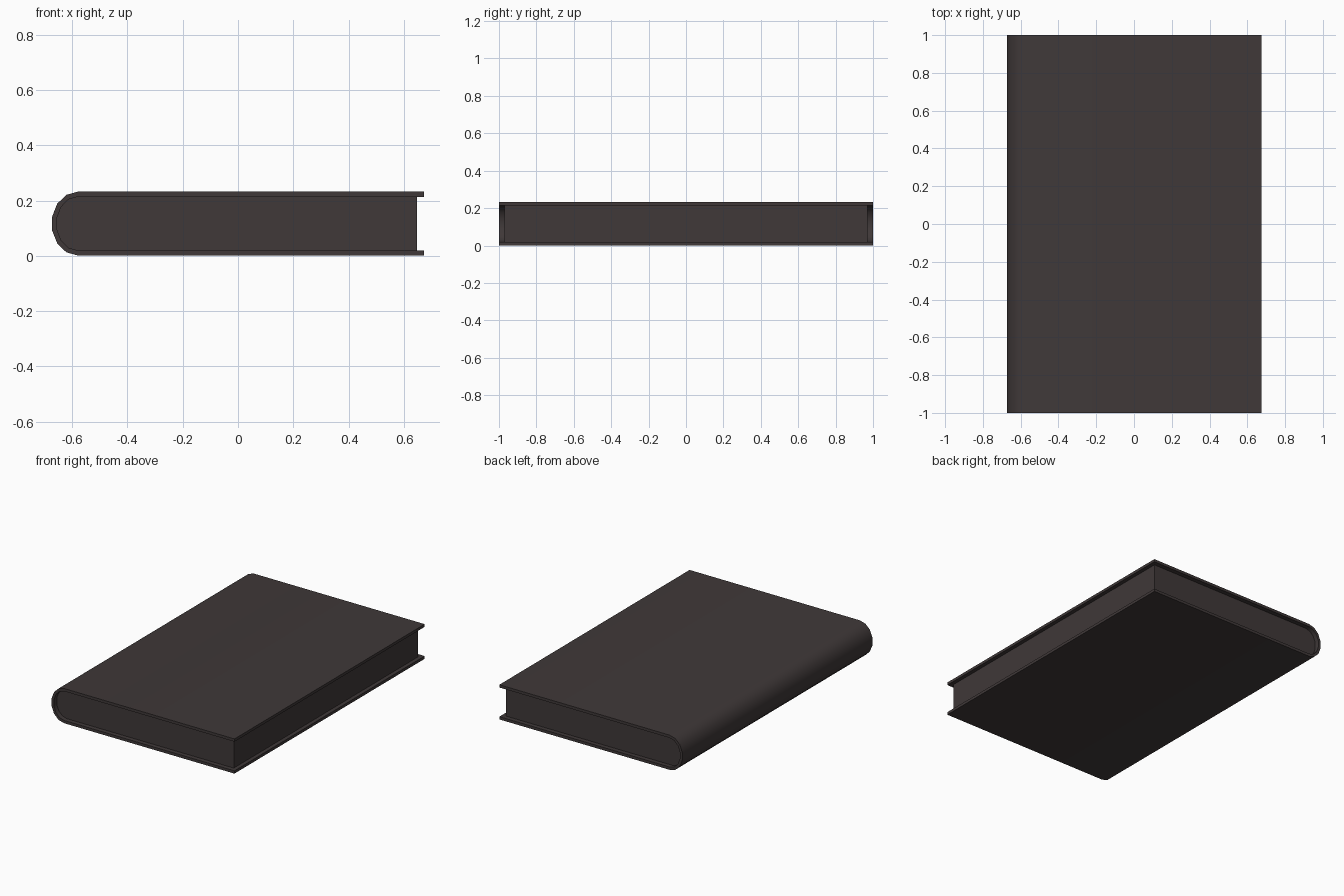
import bpy, bmesh
from math import radians, sin, cos, pi

if "Cube" in bpy.data.objects:
    bpy.data.objects.remove(bpy.data.objects["Cube"])

MID = 0.1165   # mid height of the book
BEND = -0.58   # x where the spine curve begins


def arc(rx, rz, n):
    """Half ellipse bulging to -x, from top to bottom."""
    return [(BEND - rx * sin(pi * i / n), MID + rz * cos(pi * i / n)) for i in range(n + 1)]


def extrude_profile(name, profile, half, mat):
    """Extrude a closed x-z outline along y from -half to half."""
    bm = bmesh.new()
    face = bm.faces.new([bm.verts.new((x, -half, z)) for x, z in profile])
    geom = bmesh.ops.extrude_face_region(bm, geom=[face])["geom"]
    verts = [g for g in geom if isinstance(g, bmesh.types.BMVert)]
    bmesh.ops.translate(bm, verts=verts, vec=(0, 2 * half, 0))
    bmesh.ops.recalc_face_normals(bm, faces=bm.faces)
    me = bpy.data.meshes.new(name)
    bm.to_mesh(me)
    bm.free()
    ob = bpy.data.objects.new(name, me)
    bpy.context.collection.objects.link(ob)
    me.materials.append(mat)
    bpy.ops.object.select_all(action='DESELECT')
    ob.select_set(True)
    bpy.context.view_layer.objects.active = ob
    bpy.ops.object.shade_smooth_by_angle(angle=radians(35))
    return ob


dark = bpy.data.materials.new("dark_brown")
dark.diffuse_color = (0.05, 0.04, 0.04, 1)
dark.use_nodes = True
dark.node_tree.nodes["Principled BSDF"].inputs["Base Color"].default_value = dark.diffuse_color

# Cover: two boards joined by a rounded spine
edge = 0.674
outer = [(edge, MID + 0.1155)] + arc(0.095, 0.1155, 7) + [(edge, 0.001)]
inner = [(edge, MID + 0.097)] + arc(0.077, 0.097, 7) + [(edge, MID - 0.097)]
extrude_profile("cover", outer + inner[::-1], 1.0, dark)

# Page block: fills the cover, set back from the three open edges
pages = [(0.648, MID + 0.097)] + arc(0.077, 0.097, 7) + [(0.648, MID - 0.097)]
extrude_profile("pages", pages, 0.97, dark)
